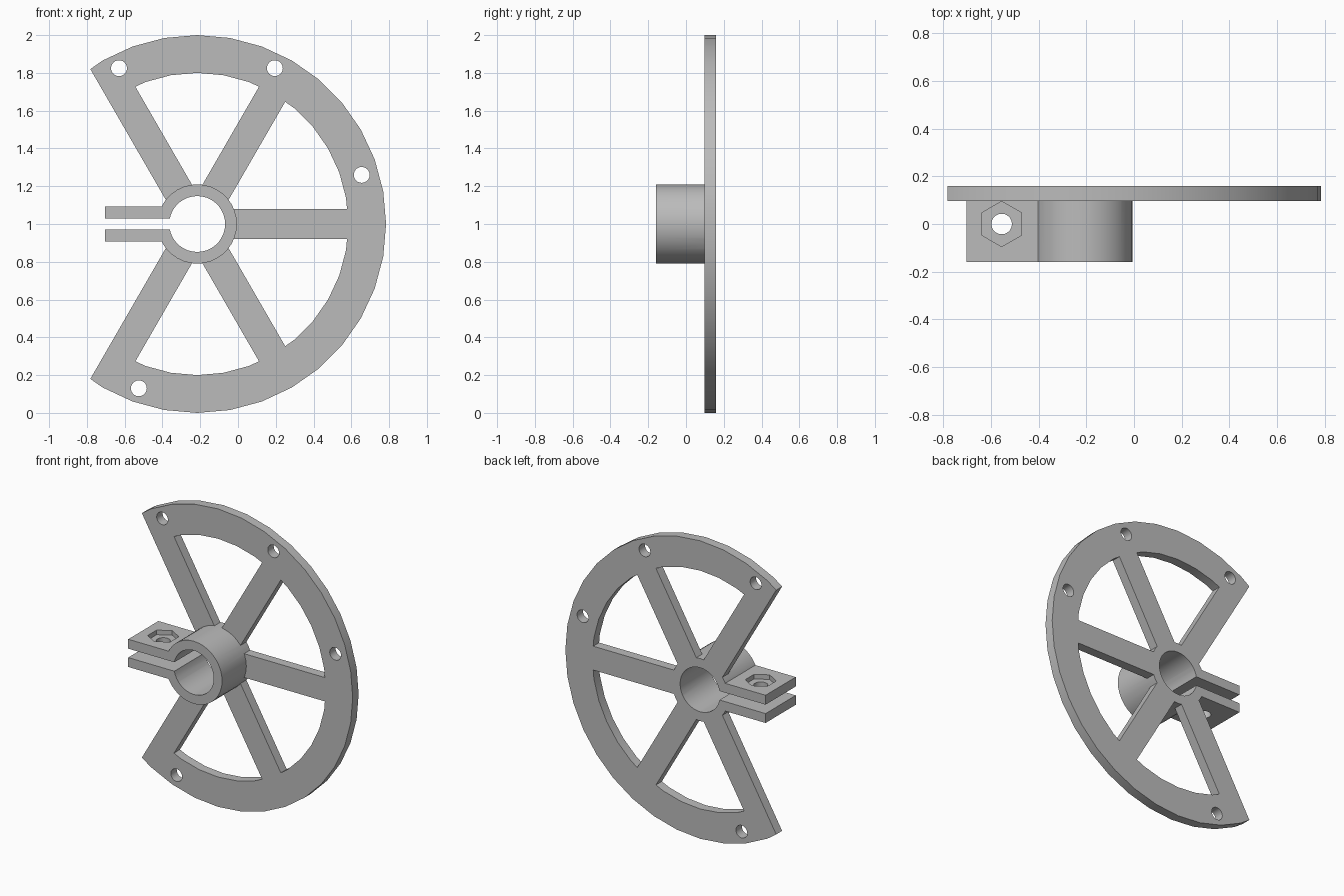
import bpy, bmesh, math
from mathutils import Vector

cube = bpy.data.objects.get("Cube")
if cube:
    bpy.data.objects.remove(cube, do_unlink=True)

CX, CZ = -0.216, 1.0            # wheel axis
FRONT, PLATE, BACK = -0.16, 0.097, 0.16
HALF = 0.08                     # half width of a spoke
BOLT_X = -0.555

grey = bpy.data.materials.new("plain grey")
grey.use_nodes = True
grey.diffuse_color = (0.5, 0.5, 0.5, 1)
grey.node_tree.nodes["Principled BSDF"].inputs["Base Color"].default_value = (0.5, 0.5, 0.5, 1)


def prism(name, points, start, end, axis="Y"):
    """Extrude a flat outline along y (points are x, z) or z (points are x, y)."""
    def place(p, d):
        return Vector((p[0], d, p[1])) if axis == "Y" else Vector((p[0], p[1], d))
    bm = bmesh.new()
    face = bm.faces.new([bm.verts.new(place(p, start)) for p in points])
    ext = bmesh.ops.extrude_face_region(bm, geom=[face])
    moved = [v for v in ext["geom"] if isinstance(v, bmesh.types.BMVert)]
    step = place((0, 0), end - start)
    bmesh.ops.translate(bm, verts=moved, vec=step)
    bmesh.ops.recalc_face_normals(bm, faces=bm.faces)
    mesh = bpy.data.meshes.new(name)
    bm.to_mesh(mesh)
    bm.free()
    mesh.materials.append(grey)
    obj = bpy.data.objects.new(name, mesh)
    bpy.context.collection.objects.link(obj)
    return obj


def circle(x, y, r, sides=36, turn=0.0):
    steps = [turn + math.tau * i / sides for i in range(sides)]
    return [(x + r * math.cos(a), y + r * math.sin(a)) for a in steps]


def rect(x0, x1, y0, y1):
    return [(x0, y0), (x1, y0), (x1, y1), (x0, y1)]


def combine(target, tool, operation):
    """Apply a boolean and discard the helper."""
    tool.hide_render = True
    mod = target.modifiers.new("combine", "BOOLEAN")
    mod.operation, mod.solver, mod.object = operation, "EXACT", tool
    bpy.context.view_layer.update()
    graph = bpy.context.evaluated_depsgraph_get()
    result = bpy.data.meshes.new_from_object(target.evaluated_get(graph))
    target.modifiers.clear()
    target.data = result
    bpy.data.objects.remove(tool, do_unlink=True)


def add(tool):
    combine(wheel, tool, "UNION")


def cut(tool):
    combine(wheel, tool, "DIFFERENCE")


# Rim, opened on one side along the outer edges of the last two spokes
wheel = prism("clamp_wheel", circle(CX, CZ, 1.0), PLATE, BACK)
cut(prism("rim_opening", circle(CX, CZ, 0.8), PLATE - 0.1, BACK + 0.1))
tip = CX - HALF / math.sin(math.radians(60))
far = 1.2
rise = far * math.tan(math.radians(60))
cut(prism("gap", [(tip, CZ), (tip - far, CZ + rise), (tip - far, CZ - rise)],
          PLATE - 0.1, BACK + 0.1))

# Five spokes
for degrees in range(-120, 121, 60):
    a = math.radians(degrees)
    c, s = math.cos(a), math.sin(a)
    outline = [(CX + u * c - v * s, CZ + u * s + v * c)
               for u, v in rect(0, 0.9, -HALF, HALF)]
    add(prism("spoke", outline, PLATE, BACK))

# Hub and clamp lugs, bored and slit
add(prism("hub", circle(CX, CZ, 0.21), FRONT, BACK))
add(prism("lugs", rect(-0.703, CX, CZ - 0.093, CZ + 0.093), FRONT, BACK))
cut(prism("bore", circle(CX, CZ, 0.148), FRONT - 0.1, BACK + 0.1))
cut(prism("slit", rect(-0.8, CX, CZ - 0.03, CZ + 0.03), FRONT - 0.1, BACK + 0.1))

# Clamp bolt hole with a hexagonal nut pocket on top
cut(prism("bolt_hole", circle(BOLT_X, 0, 0.043, 30), CZ - 0.3, CZ + 0.3, "Z"))
cut(prism("nut_pocket", circle(BOLT_X, 0, 0.095, 6, math.pi / 2), CZ + 0.062, CZ + 0.3, "Z"))

# Mounting holes in the rim
for x, z in [(-0.63, 1.825), (0.195, 1.825), (0.655, 1.26), (-0.525, 0.13)]:
    cut(prism("rim_hole", circle(x, z, 0.042, 30), PLATE - 0.1, BACK + 0.1))

# Smooth round walls, sharp edges
bpy.ops.object.select_all(action="DESELECT")
wheel.select_set(True)
bpy.context.view_layer.objects.active = wheel
bpy.ops.object.shade_smooth_by_angle(angle=math.radians(25))
